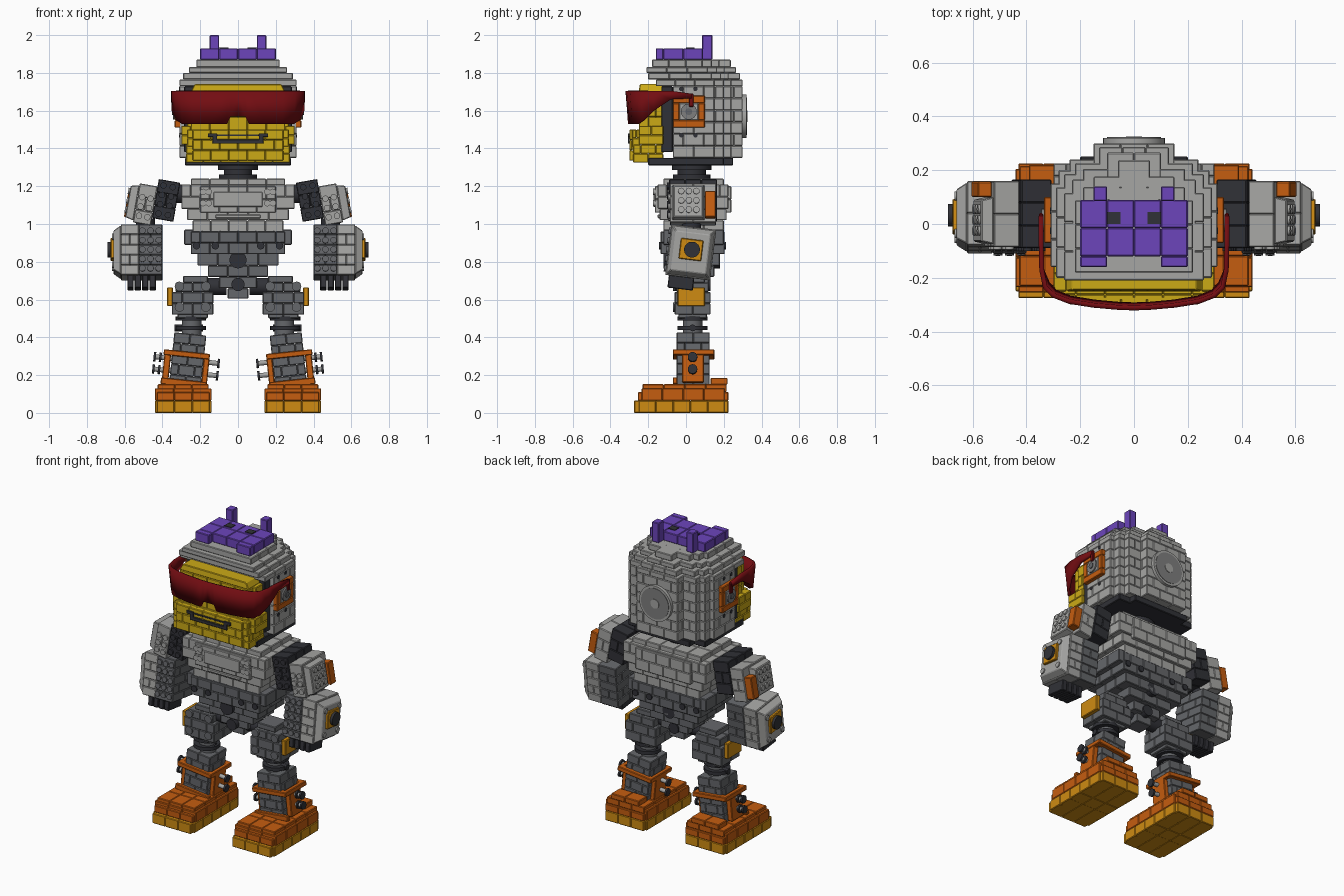
import bpy, bmesh, math
from mathutils import Matrix, Vector

cube = bpy.data.objects.get("Cube")
if cube:
    bpy.data.objects.remove(cube, do_unlink=True)


def material(name, r, g, b):
    m = bpy.data.materials.new(name)
    m.use_nodes = True
    m.diffuse_color = (r, g, b, 1)
    m.node_tree.nodes["Principled BSDF"].inputs["Base Color"].default_value = (r, g, b, 1)
    return m


LIGHT = material("light_gray", .38, .38, .37)
MID = material("mid_gray", .21, .21, .21)
DARK = material("dark_gray", .13, .135, .145)
BLACK = material("charcoal", .03, .031, .038)
PURPLE = material("purple", .15, .06, .5)
YELLOW = material("yellow", .6, .4, .008)
ORANGE = material("orange", .56, .11, .005)
AMBER = material("amber", .62, .26, .006)
RED = material("dark_red", .17, .004, .006)


def box(bm, lo, hi, taper=None):
    """Box between corners; taper=(axis, sign, scale) narrows one end."""
    lo, hi = Vector(lo), Vector(hi)
    mid, size = (lo + hi) / 2, hi - lo
    mat = Matrix.Translation(mid) @ Matrix.Diagonal((*size, 1))
    verts = bmesh.ops.create_cube(bm, size=1, matrix=mat)["verts"]
    if taper:
        axis, sign, k = taper
        for v in verts:
            if (v.co[axis] - mid[axis]) * sign > 0:
                for a in {0, 1, 2} - {axis}:
                    v.co[a] = mid[a] + (v.co[a] - mid[a]) * k


def cuts(a, b, step, shift):
    n = max(1, round((b - a) / step))
    d = (b - a) / n
    inner = [a + (i + shift) * d for i in range(n) if i + shift > 0]
    return [a] + inner + [b]


def bricks(bm, lo, hi, step=(.1, .1, .06)):
    """Outer layer of a staggered brick wall filling a box."""
    zs = cuts(lo[2], hi[2], step[2], 0)
    for k in range(len(zs) - 1):
        xs = cuts(lo[0], hi[0], step[0], .5 * (k % 2))
        ys = cuts(lo[1], hi[1], step[1], .5 * (k % 2))
        for i in range(len(xs) - 1):
            for j in range(len(ys) - 1):
                if 0 < i < len(xs) - 2 and 0 < j < len(ys) - 2 and 0 < k < len(zs) - 2:
                    continue
                box(bm, (xs[i], ys[j], zs[k]), (xs[i + 1], ys[j + 1], zs[k + 1]))


TURN = {"X": Matrix.Rotation(math.pi / 2, 4, "Y"), "Y": Matrix.Rotation(math.pi / 2, 4, "X"),
        "Z": Matrix()}


def cyl(bm, c, r, h, axis="Z", seg=24, r2=None):
    bmesh.ops.create_cone(bm, cap_ends=True, segments=seg, radius1=r, radius2=r2 or r,
                          depth=h, matrix=Matrix.Translation(c) @ TURN[axis])


def finish(bm, name, mat, bevel=.004, mirror=False, rot=None, thick=0):
    if rot:
        angle, axis, pivot = rot
        bmesh.ops.rotate(bm, verts=bm.verts, cent=pivot,
                         matrix=Matrix.Rotation(math.radians(angle), 3, axis))
    me = bpy.data.meshes.new(name)
    bm.to_mesh(me)
    bm.free()
    me.materials.append(mat)
    ob = bpy.data.objects.new(name, me)
    bpy.context.collection.objects.link(ob)
    if mirror:
        ob.modifiers.new("Mirror", "MIRROR")
    if thick:
        s = ob.modifiers.new("Solidify", "SOLIDIFY")
        s.thickness, s.offset = thick, 0
    if bevel:
        b = ob.modifiers.new("Bevel", "BEVEL")
        b.width, b.segments, b.limit_method = bevel, 1, "ANGLE"
    else:
        bpy.ops.object.select_all(action="DESELECT")
        bpy.context.view_layer.objects.active = ob
        ob.select_set(True)
        bpy.ops.object.shade_smooth_by_angle(angle=math.radians(35))
    return ob


def boxes(name, mat, items, fill=box, **kw):
    bm = bmesh.new()
    for item in items:
        fill(bm, *item)
    return finish(bm, name, mat, **kw)


def cyls(name, mat, items, **kw):
    return boxes(name, mat, items, fill=cyl, bevel=0, **kw)


def studs(name, mat, axis, plane, us, vs, **kw):
    place = {"X": lambda u, v: (plane, u, v), "Y": lambda u, v: (u, plane, v),
             "Z": lambda u, v: (u, v, plane)}[axis]
    return cyls(name, mat, [(place(u, v), .017, .014, axis, 12) for u in us for v in vs], **kw)


# Hat with two horns
boxes("hat", PURPLE, [((-.2, -.12, 1.87), (.2, .09, 1.93)), ((-.2, -.16, 1.87), (-.1, -.12, 1.93)),
                      ((.1, -.16, 1.87), (.2, -.12, 1.93))], fill=bricks)
boxes("hat_horns", PURPLE, [((.1, .085, 1.87), (.15, .14, 2))], mirror=True)
boxes("hat_sockets", BLACK, [((.05, 0, 1.928), (.1, .045, 1.934))], bevel=0, mirror=True)

# Head shell: stepped plan, stacked courses, stepped crown
plan = [(.31, .15), (.28, .2), (.24, .24), (.15, .3)]
boxes("head_shell", LIGHT, [((-x, -.07, 1.35), (x, y, 1.73)) for x, y in plan], fill=bricks)
crown = [(1.73, 1.765, 0, -.16), (1.765, 1.80, .02, -.2), (1.80, 1.83, .05, -.21), (1.83, 1.87, .09, -.18)]
boxes("head_crown", LIGHT, [((-x + i, f, a), (x - i, y - i * .7, b))
                            for a, b, i, f in crown for x, y in plan if x > i], fill=bricks)
boxes("head_base", BLACK, [((-.28, -.2, 1.31), (.28, .2, 1.35)), ((-.2, -.2, 1.31), (.2, .25, 1.35))])
boxes("face_spacer", BLACK, [((-.285, -.13, 1.38), (.285, -.07, 1.73))])
cyls("back_disc", LIGHT, [((0, .305, 1.57), .115, .03, "Y", 40)])
cyls("back_disc_ring", MID, [((0, .319, 1.57), .1, .008, "Y", 40)])
cyls("back_disc_hub", LIGHT, [((0, .322, 1.57), .03, .008, "Y")])

# Face
boxes("jaw", YELLOW, [((-.275, -.28, 1.325), (.275, -.12, 1.42)), ((-.24, -.3, 1.335), (.24, -.27, 1.5)),
                      ((-.3, -.25, 1.42), (.3, -.12, 1.52)), ((-.27, -.285, 1.41), (.27, -.24, 1.5))], fill=bricks)
boxes("upper_face", YELLOW, [((-.25, -.25, 1.5), (.25, -.12, 1.7)),
                             ((-.27, -.2, 1.5), (.27, -.12, 1.7))], fill=bricks)
boxes("brow", YELLOW, [((-.25, -.25, 1.7), (.25, -.12, 1.74), (2, 1, .92))])
boxes("mouth", BLACK, [((0, -.308, 1.425), (.135, -.298, 1.447)), ((.11, -.308, 1.44), (.135, -.298, 1.48)),
                       ((.125, -.308, 1.46), (.16, -.298, 1.48)), ((0, -.305, 1.465), (.11, -.298, 1.475))],
      bevel=.002, mirror=True)

# Ears
boxes("ear_frame", ORANGE, [((.3, -.07, z), (.335, .1, z + .04)) for z in (1.51, 1.64)]
      + [((.3, y, 1.55), (.335, y + .035, 1.64)) for y in (-.07, .065)], mirror=True)
boxes("ear_plate", LIGHT, [((.3, -.035, 1.55), (.335, .065, 1.64))], mirror=True)
cyls("ear_disc", MID, [((.338, .015, 1.595), .042, .012, "X")], mirror=True)
cyls("ear_hub", DARK, [((.344, .015, 1.595), .018, .01, "X")], mirror=True)
cyls("head_side_holes", BLACK, [((.311, y, z), .012, .004, "X", 12)
                                for y in (-.025, .05) for z in (1.47, 1.715)], mirror=True)

# Visor: rim path with a lower edge that rises to the temples and the nose
rim = [(.345, .03, 1.665), (.345, -.08, 1.66), (.343, -.17, 1.6), (.33, -.235, 1.55), (.3, -.265, 1.53),
       (.24, -.288, 1.53), (.15, -.302, 1.53), (.06, -.31, 1.53), (.04, -.311, 1.57), (0, -.312, 1.57)]
bm = bmesh.new()
rows = [[bm.verts.new((x * (.97 if x and z < 1.6 else 1), y + (.012 if z < 1.6 else 0), z)),
         bm.verts.new((x, y, 1.69 if y > 0 else 1.705))] for x, y, z in rim]
for p, q in zip(rows, rows[1:]):
    bm.faces.new((p[0], q[0], q[1], p[1]))
finish(bm, "visor", RED, bevel=0, mirror=True, thick=.018)
boxes("visor_hooks", RED, [((.337, .015, 1.62), (.353, .04, 1.69))], mirror=True)

# Neck and torso
cyls("neck", BLACK, [((0, .03, 1.285), .075, .1), ((0, .03, 1.25), .1, .025), ((0, .03, 1.3), .105, .03)])
boxes("chest", LIGHT, [((-.25, -.12, 1.2), (.25, .2, 1.24)), ((-.3, -.15, 1.08), (.3, .225, 1.21)),
                       ((-.27, -.14, 1.02), (.27, .215, 1.08)), ((-.24, -.12, .96), (.24, .2, 1.02)),
                       ((-.2, -.165, 1.06), (.2, .24, 1.2))], fill=bricks)
boxes("chest_plate", LIGHT, [((-.13, -.172, 1.09), (.13, -.16, 1.17)), ((-.12, -.15, 1.03), (.12, -.13, 1.05))])
studs("chest_studs", LIGHT, "Y", -.168, (.155, .185), (1.11, 1.17), mirror=True)
boxes("belt", DARK, [((-.285, -.12, .89), (.285, .2, .97)), ((-.25, -.135, .84), (.25, .205, .96))], fill=bricks)
cyls("belt_pins", BLACK, [((x, y, .885), .02, .01, "Y", 12) for x in (.12, .22) for y in (-.138, .208)], mirror=True)
hips = [(.78, .85, .215, .14), (.72, .78, .16, .11), (.66, .72, .1, .08), (.605, .66, .055, .055)]
boxes("pelvis", DARK, [((-w, .04 - d, a), (w, .04 + d, b)) for a, b, w, d in hips], fill=bricks)
cyls("pelvis_pin", BLACK, [((0, .03, .68), .035, .2, "Y"), ((0, .03, .81), .045, .3, "Y")])
cyls("hip_joints", BLACK, [((.12, .03, .67), .045, .12, "X")], mirror=True)

# Arms
lean = dict(mirror=True, rot=(-10, "Y", (.44, 0, 1.12)))
cyls("shoulder_joint", BLACK, [((.31, .035, 1.16), .05, .1, "X")], mirror=True)
boxes("shoulder", BLACK, [((.325, -.09, 1.03), (.44, .165, 1.24))], fill=bricks, **lean)
boxes("upper_arm", LIGHT, [((.44, -.085, .99), (.535, .16, 1.2))], fill=bricks, **lean)
boxes("upper_arm_cap", LIGHT, [((.535, -.075, 1.0), (.58, .1, 1.19), (0, 1, .88))], **lean)
boxes("arm_panel", ORANGE, [((.535, .1, 1.01), (.587, .157, 1.15))], **lean)
studs("upper_arm_studs", LIGHT, "X", .582, (-.025, .015, .055), (1.05, 1.1, 1.15), **lean)
studs("upper_arm_front_studs", LIGHT, "Y", -.088, (.465, .51), (1.03, 1.08, 1.13), **lean)
studs("shoulder_front_studs", BLACK, "Y", -.093, (.36, .41), (1.06, 1.11, 1.16, 1.21), **lean)
cyls("elbow", BLACK, [((.49, .03, .99), .05, .08)], mirror=True)

# Fists
tip = dict(mirror=True, rot=(-7, "X", (.53, .025, .85)))
boxes("fist_inner", DARK, [((.4, -.095, .715), (.525, .145, .985))], fill=bricks, **tip)
boxes("fist_outer", LIGHT, [((.525, -.095, .715), (.62, .145, .985))], fill=bricks, **tip)
boxes("fist_cap", LIGHT, [((.62, -.09, .72), (.66, .14, .98), (0, 1, .8))], **tip)
studs("fist_front_studs", DARK, "Y", -.098, (.42, .463, .506), (.75, .8, .85, .9, .95), **tip)
studs("fist_cap_studs", LIGHT, "X", .66, (-.045, .095), (.775, .925), **tip)
boxes("fist_badge", AMBER, [((.64, -.035, .81), (.675, .085, .92))], **tip)
cyls("fist_badge_disc", BLACK, [((.68, .03, .865), .042, .022, "X")], **tip)
boxes("fingers", BLACK, [((x, -.075, .65), (x + .034, .06, .72)) for x in (.435, .474, .513, .552)], **tip)

# Legs
boxes("thigh", DARK, [((.13, -.06, .52), (.35, .13, .64)), ((.15, -.05, .64), (.33, .12, .69)),
                      ((.16, -.03, .69), (.29, .1, .725)), ((.16, -.04, .5), (.32, .11, .53))], fill=bricks, mirror=True)
cyls("thigh_pins", DARK, [((x, -.062, z), .025, .014, "Y", 16) for x in (.17, .31) for z in (.56, .67)], mirror=True)
boxes("thigh_panel", AMBER, [((.345, -.045, .565), (.375, .1, .665))], mirror=True)
cyls("knee", DARK, [((.245, .035, .46), .052, .12)], mirror=True)
cyls("knee_rings", BLACK, [((.25, .035, z), .08, .022) for z in (.45, .5)], mirror=True)
cyls("knee_pin", BLACK, [((.26, .035, .45), .018, .15, "X", 12)], mirror=True)
foot_tilt = dict(mirror=True, rot=(-6, "Y", (.28, 0, .25)))
boxes("shin", DARK, [((.185, -.05, .14), (.355, .125, .42))], fill=bricks, **foot_tilt)

# Ankle braces and pins
boxes("ankle_brace", ORANGE, [((.36, -.02, .15), (.395, .095, .32)), ((.155, -.02, .15), (.185, .095, .32)),
                              ((.155, -.07, .295), (.4, -.03, .325)), ((.155, .11, .295), (.4, .15, .325)),
                              ((.155, -.07, .14), (.4, -.045, .175)),
                              ((.37, -.07, .295), (.4, .15, .325)), ((.155, -.07, .295), (.18, .15, .325))], **foot_tilt)
cyls("ankle_pins", LIGHT, [((.275, .035, z), .013, .34, "X", 12) for z in (.215, .28)], **foot_tilt)
cyls("ankle_pin_heads", BLACK, [((x, .035, z), .025, .012, "X", 16)
                                for z in (.215, .28) for x in (.105, .415, .445)], **foot_tilt)

# Feet
boxes("sole", AMBER, [((.15, -.275, 0), (.43, .225, .065)), ((.14, -.25, 0), (.44, .205, .065))],
      fill=bricks, mirror=True)
boxes("foot", ORANGE, [((.15, -.255, .065), (.43, .225, .11)), ((.14, -.235, .065), (.44, .205, .13)),
                       ((.155, -.23, .11), (.425, .215, .152)), ((.19, .13, .15), (.39, .22, .185))],
      fill=bricks, mirror=True)
